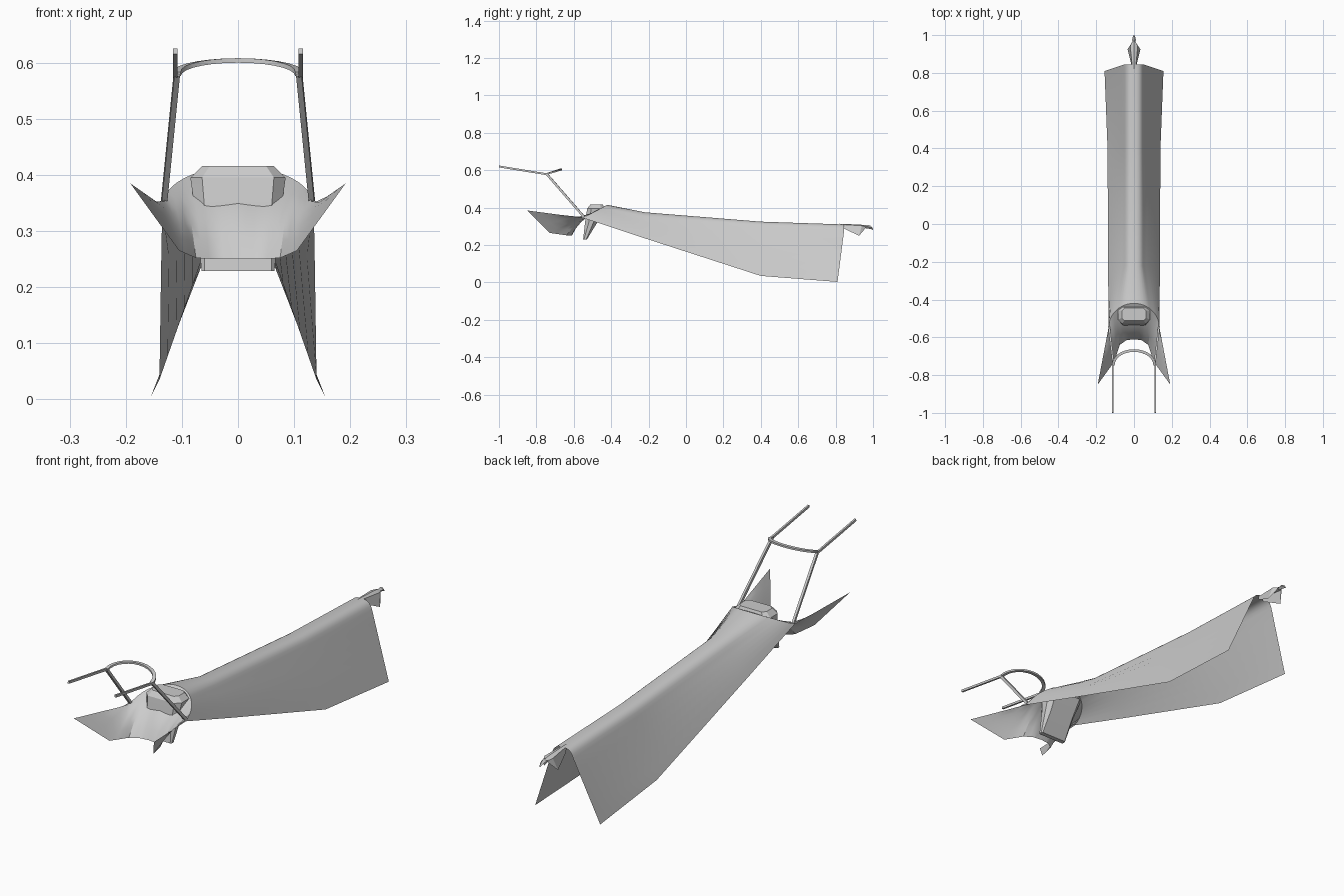
import bpy
from math import sin, cos, pi
from mathutils import Vector

if "Cube" in bpy.data.objects:
    bpy.data.objects.remove(bpy.data.objects["Cube"])


def make(name, verts, faces, angle=0.6):
    me = bpy.data.meshes.new(name)
    me.from_pydata([tuple(v) for v in verts], [], faces)
    ob = bpy.data.objects.new(name, me)
    bpy.context.collection.objects.link(ob)
    bpy.ops.object.select_all(action='DESELECT')
    ob.select_set(True)
    bpy.context.view_layer.objects.active = ob
    bpy.ops.object.mode_set(mode='EDIT')
    bpy.ops.mesh.select_all(action='SELECT')
    bpy.ops.mesh.normals_make_consistent(inside=False)
    bpy.ops.object.mode_set(mode='OBJECT')
    bpy.ops.object.shade_smooth_by_angle(angle=angle)
    return ob


def loft(name, rows, closed=False, caps=False, angle=0.6):
    n, m = len(rows[0]), len(rows)
    faces = [(i * n + j, i * n + (j + 1) % n, (i + 1) * n + (j + 1) % n, (i + 1) * n + j)
             for i in range(m - 1) for j in range(n if closed else n - 1)]
    if caps:
        faces += [tuple(range(n)), tuple(range((m - 1) * n, m * n))]
    return make(name, [v for r in rows for v in r], faces, angle)


def full(half):
    """Mirror a half row (starting on x = 0) into a full row."""
    return [Vector((-v[0], v[1], v[2])) for v in half[:0:-1]] + [Vector(v) for v in half]


def tube(name, path, w, h):
    """Rectangular bar along a path, w across and h thick."""
    pts = [Vector(p) for p in path]
    rows = []
    for i, p in enumerate(pts):
        t = (pts[min(i + 1, len(pts) - 1)] - pts[max(i - 1, 0)]).normalized()
        side = t.cross(Vector((0, 0, 1))).normalized()
        up = side.cross(t)
        rows.append([p + side * a * w / 2 + up * b * h / 2
                     for a, b in ((-1, -1), (1, -1), (1, 1), (-1, 1))])
    return loft(name, rows, True, True)


# Front arch shared by the long cover and the front scoop
N = 12
rim = [(.135 * sin(k * pi / 2 / N), -.55 + .13 * cos(k * pi / 2 / N),
        .345 + .07 * cos(k * pi / 2 / N)) for k in range(N + 1)]

# Long draped cover: rounded ridge with straight flared sides
def station(y, top, bx, by, bz):
    ridge = [(0, 0), (.012, 0), (.022, .002), (.031, .006), (.039, .013), (.045, .022), (.051, .036)]
    half = [Vector((x, y, top - d)) for x, d in ridge]
    a, b = half[-1], Vector((bx, by, bz))
    half += [a.lerp(b, k / 6) for k in range(1, 7)]
    return full(half)


loft("long_cover", [full(rim),
                    station(-.22, .375, .137, -.22, .236),
                    station(.4, .325, .14, .4, .035),
                    station(.845, .31, .156, .81, .003)])

# Front scoop: sheet from the arch down to a notched edge with two tips
keys = [Vector(v) for v in ((0, -.61, .25), (.04, -.615, .25), (.075, -.64, .252),
                            (.105, -.73, .265), (.192, -.85, .385))]
edge = []
for k in range(N + 1):
    s = k / N * 4
    i = min(int(s), 3)
    edge.append(keys[i].lerp(keys[i + 1], s - i))
rows = []
for k in range(6):
    f = k / 5
    bulge = Vector((0, -.03, .01)) * sin(pi * f)
    rows.append(full([Vector(a).lerp(b, f) + bulge * (1 - j / N)
                      for j, (a, b) in enumerate(zip(rim, edge))]))
loft("front_scoop", rows)


# Faceted block leaning through the scoop
def ring(z, hw, inner, front, back, c, lift=0):
    pts = [(-inner, front), (inner, front), (hw, front + c), (hw, back - c),
           (inner, back), (-inner, back), (-hw, back - c), (-hw, front + c)]
    return [(x, y, z) for x, y in pts]


loft("centre_block", [ring(.229, .065, .06, -.55, -.53, .004),
                      ring(.32, .074, .058, -.54, -.475, .02),
                      ring(.395, .085, .064, -.528, -.435, .022),
                      ring(.416, .064, .05, -.512, -.445, .014)], True, True, .3)

# Support struts and forward rods on both sides
for s, label in ((1, "right"), (-1, "left")):
    tube(label + "_strut", [(s * .132, -.545, .35), (s * .109, -.745, .58)], .01, .012)
    tube(label + "_rod", [(s * .112, -.735, .577), (s * .112, -1, .62)], .008, .01)

# Curved cross bar between the struts
tube("cross_bar", [(.109 * sin(a), -.745 + .075 * cos(a), .58 + .024 * cos(a))
                   for a in [(k / 14 - .5) * pi for k in range(15)]], .014, .008)

# Rear tail: small widening hood
loft("tail_hood", [full([(0, .82, .314), (.009, .83, .31), (.013, .84, .29)]),
                   full([(0, .935, .309), (.02, .94, .303), (.034, .925, .25)]),
                   full([(0, .965, .305), (.01, .963, .298), (.012, .958, .288)])], angle=.4)

# Small hooked tip at the rear end
loft("tail_tip", [[(x * w, y, z + t * h) for x, t in ((-1, 0), (0, 1), (1, 0), (0, -1))]
                  for y, z, w, h in ((.955, .298, .005, .007), (.975, .298, .01, .01),
                                     (.99, .293, .007, .008), (1.0, .284, .002, .003))],
     True, True, .4)
